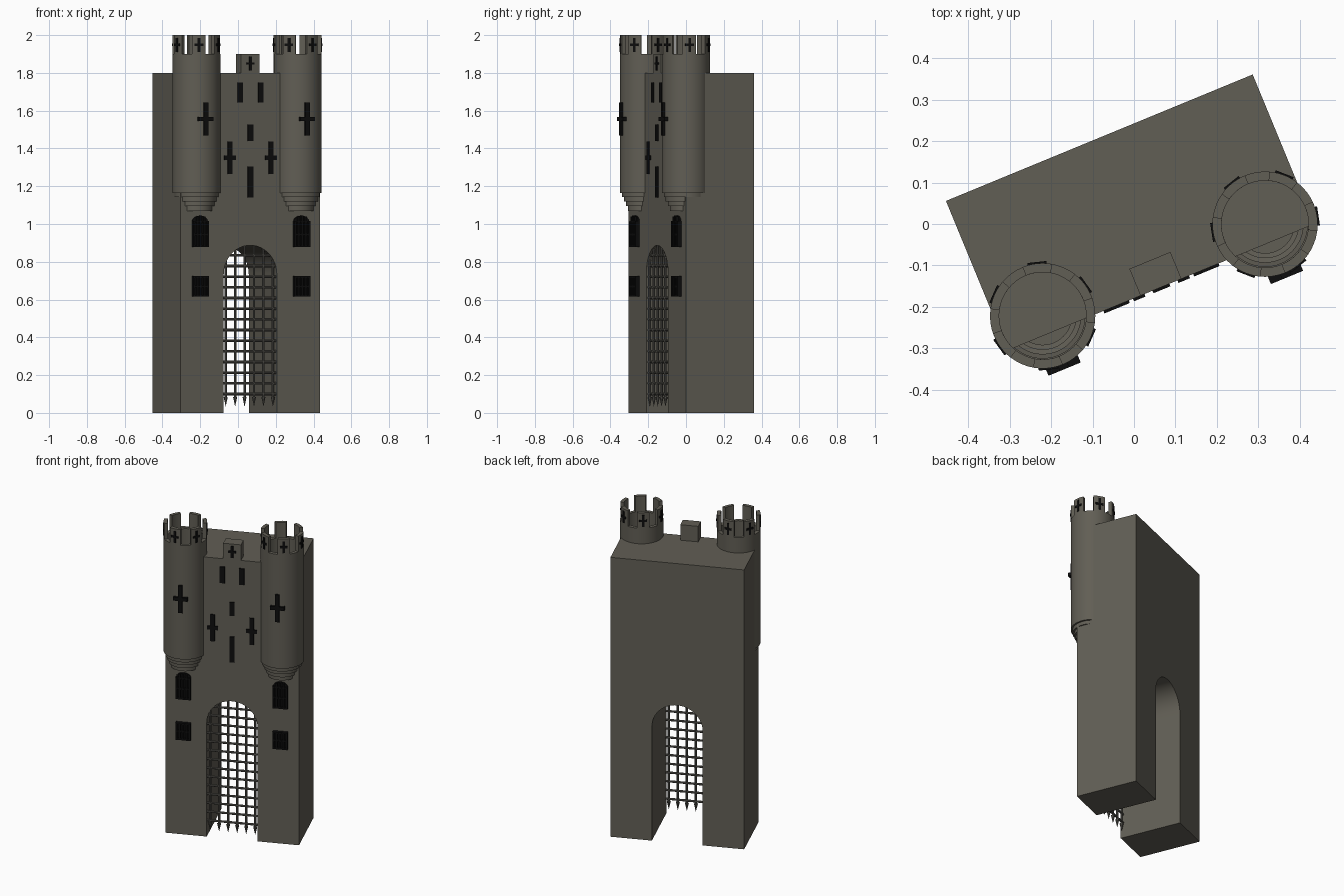
import bpy, bmesh
from math import sin, cos, pi, radians, sqrt
from mathutils import Matrix, Vector

old = bpy.data.objects.get("Cube")
if old:
    bpy.data.objects.remove(old)

# The gatehouse is turned on its plot; local y = 0 is the front wall
PLACE = Matrix.Translation((0.065, -0.1525, 0)) @ Matrix.Rotation(radians(22.4), 4, "Z")
ARCH_R, SPRING = 0.152, 0.735
TOWER_X, TOWER_Y, TOWER_R, TOWER_IN = 0.29, 0.045, 0.127, 0.105


def material(name, color):
    m = bpy.data.materials.new(name)
    m.use_nodes = True
    m.diffuse_color = color
    m.node_tree.nodes["Principled BSDF"].inputs["Base Color"].default_value = color
    return m


STONE = material("stone", (0.12, 0.112, 0.09, 1))
BLACK = material("opening_black", (0.004, 0.004, 0.004, 1))
IRON = material("iron", (0.1, 0.096, 0.083, 1))


def finish(bm, name, mat):
    bmesh.ops.recalc_face_normals(bm, faces=bm.faces)
    mesh = bpy.data.meshes.new(name)
    bm.to_mesh(mesh)
    bm.free()
    mesh.materials.append(mat)
    mesh.polygons.foreach_set("use_smooth", [True] * len(mesh.polygons))
    mesh.set_sharp_from_angle(angle=radians(30))
    ob = bpy.data.objects.new(name, mesh)
    ob.matrix_world = PLACE
    bpy.context.collection.objects.link(ob)


def box(bm, center, size, frame=Matrix()):
    bmesh.ops.create_cube(bm, size=1, matrix=frame @ Matrix.Translation(center) @ Matrix.Diagonal((*size, 1)))


def cross(bm, x, y, z, width, height, bar, depth, frame=Matrix()):
    box(bm, (x, y, z), (bar, depth, height), frame)
    for s in (-1, 1):
        arm = (width - bar) / 2
        box(bm, (x + s * (bar + arm) / 2, y, z), (arm, depth, bar * 0.9), frame)


def prism(bm, outline, offset):
    """Extrude a closed outline along an offset vector."""
    face = bm.faces.new([bm.verts.new(p) for p in outline])
    new = bmesh.ops.extrude_face_region(bm, geom=[face])["geom"]
    bmesh.ops.translate(bm, vec=offset, verts=[v for v in new if isinstance(v, bmesh.types.BMVert)])


# Main block with the arched passage
bm = bmesh.new()
arch = [(ARCH_R * cos(i * pi / 24), SPRING + ARCH_R * sin(i * pi / 24)) for i in range(25)]
outline = [(-0.4, 0), (-0.4, 1.8), (0.4, 1.8), (0.4, 0), (ARCH_R, 0)] + arch + [(-ARCH_R, 0)]
prism(bm, [(x, 0, z) for x, z in outline], (0, 0.39, 0))
finish(bm, "gatehouse_block", STONE)

# Single battlement above the gate
bm = bmesh.new()
box(bm, (0, 0.035, 1.85), (0.107, 0.07, 0.1))
finish(bm, "centre_battlement", STONE)

# Slits and crosses on the front wall
bm = bmesh.new()
for x, z, h in ((-0.058, 1.697, 0.105), (0.058, 1.697, 0.105), (0, 1.483, 0.087), (0, 1.222, 0.165)):
    box(bm, (x, -0.002, z), (0.03, 0.009, h))
for x in (-0.117, 0.117):
    cross(bm, x, -0.002, 1.35, 0.066, 0.172, 0.026, 0.009)
cross(bm, 0, -0.002, 1.85, 0.044, 0.075, 0.014, 0.009)
finish(bm, "wall_arrow_slits", BLACK)

# Turrets: hollow shells on stepped corbels, with battlements and crosses
STEPS = [(0.085, 1.07), (0.096, 1.095), (0.107, 1.12), (0.117, 1.142), (TOWER_R, 1.165)]
shell = [(0, STEPS[0][1])]
for (r, z), (_, top) in zip(STEPS, STEPS[1:] + [(0, 1.9)]):
    shell += [(r, z), (r, top)]
shell += [(TOWER_IN, 1.9), (TOWER_IN, 1.18)]
for r, z in reversed(STEPS[:-1]):
    shell += [(r - 0.015, z + 0.038), (r - 0.015, z + 0.015)]
shell += [(0, STEPS[0][1] + 0.015)]

for side, name in ((1, "left"), (-1, "right")):
    center = Matrix.Translation((side * TOWER_X, TOWER_Y, 0))

    bm = bmesh.new()
    verts = [bm.verts.new((r, 0, z)) for r, z in shell]
    edges = [bm.edges.new(pair) for pair in zip(verts, verts[1:])]
    bmesh.ops.spin(bm, geom=verts + edges, axis=(0, 0, 1), cent=(0, 0, 0), angle=2 * pi, steps=48)
    bmesh.ops.remove_doubles(bm, verts=bm.verts, dist=0.0005)
    bm.transform(center)
    finish(bm, name + "_turret", STONE)

    merlons, marks = bmesh.new(), bmesh.new()
    for k in range(6):
        mid = radians(46.4 + 60 * k)
        if side < 0:
            mid = pi - mid
        arc = [mid + radians(16.5) * (i / 3 - 1) for i in range(7)]
        ring = [(TOWER_R, a) for a in arc] + [(TOWER_IN, a) for a in reversed(arc)]
        prism(merlons, [center @ Vector((r * cos(a), r * sin(a), 1.9)) for r, a in ring], (0, 0, 0.1))
        turn = center @ Matrix.Rotation(mid + pi / 2, 4, "Z")
        cross(marks, 0, -TOWER_R + 0.001, 1.948, 0.046, 0.075, 0.014, 0.009, turn)
    finish(merlons, name + "_turret_battlements", STONE)
    finish(marks, name + "_battlement_crosses", BLACK)

    bm = bmesh.new()
    cross(bm, 0, -TOWER_R + 0.001, 1.556, 0.084, 0.175, 0.025, 0.026, center)
    finish(bm, name + "_turret_cross", BLACK)

    # Windows below the turret: thin panes with a raised grille
    bm = bmesh.new()
    x, half, low, shoulder, rise = side * TOWER_X, 0.045, 0.877, 1.012, 0.032
    top = [(x + half * cos(i * pi / 8), shoulder + rise * sin(i * pi / 8)) for i in range(9)]
    pane = [(x - half, low), (x + half, low)] + top
    prism(bm, [(px, 0.001, pz) for px, pz in pane], (0, -0.009, 0))
    for i in range(5):
        t = (i - 2) / 2
        h = shoulder + rise * sqrt(1 - t * t) - low
        box(bm, (x + t * 0.04, -0.011, low + h / 2), (0.01, 0.022, h))
    for z in (low + 0.005, 0.945, shoulder):
        box(bm, (x, -0.011, z), (2 * half, 0.02, 0.01))
    finish(bm, name + "_arched_window", BLACK)

    bm = bmesh.new()
    box(bm, (x, -0.0035, 0.67), (2 * half, 0.009, 0.11))
    for i in range(5):
        box(bm, (x + (i - 2) * 0.02, -0.011, 0.67), (0.01, 0.022, 0.11))
    for z in (0.62, 0.67, 0.72):
        box(bm, (x, -0.011, z), (2 * half, 0.02, 0.01))
    finish(bm, name + "_square_window", BLACK)

# Portcullis: round bars trimmed to the arch, with spiked feet
bm = bmesh.new()
GATE_Y, BAR_R = 0.014, 0.007


def rod(a, b, r1=BAR_R, r2=BAR_R):
    a, b = Vector(a), Vector(b)
    turn = (b - a).to_track_quat("Z", "Y").to_matrix().to_4x4()
    bmesh.ops.create_cone(bm, cap_ends=True, segments=8, radius1=r1, radius2=r2,
                          depth=(b - a).length, matrix=Matrix.Translation((a + b) / 2) @ turn)


for i in range(6):
    x = (i - 2.5) * 0.054
    rod((x, GATE_Y, 0.08), (x, GATE_Y, SPRING + sqrt(ARCH_R ** 2 - x * x) + 0.005))
    rod((x, GATE_Y, 0.035), (x, GATE_Y, 0.085), 0.0005, 0.012)
for k in range(14):
    z = 0.1 + 0.0565 * k
    w = sqrt(ARCH_R ** 2 - max(0, z - SPRING) ** 2) + 0.003
    rod((-w, GATE_Y, z), (w, GATE_Y, z))
finish(bm, "portcullis", IRON)
